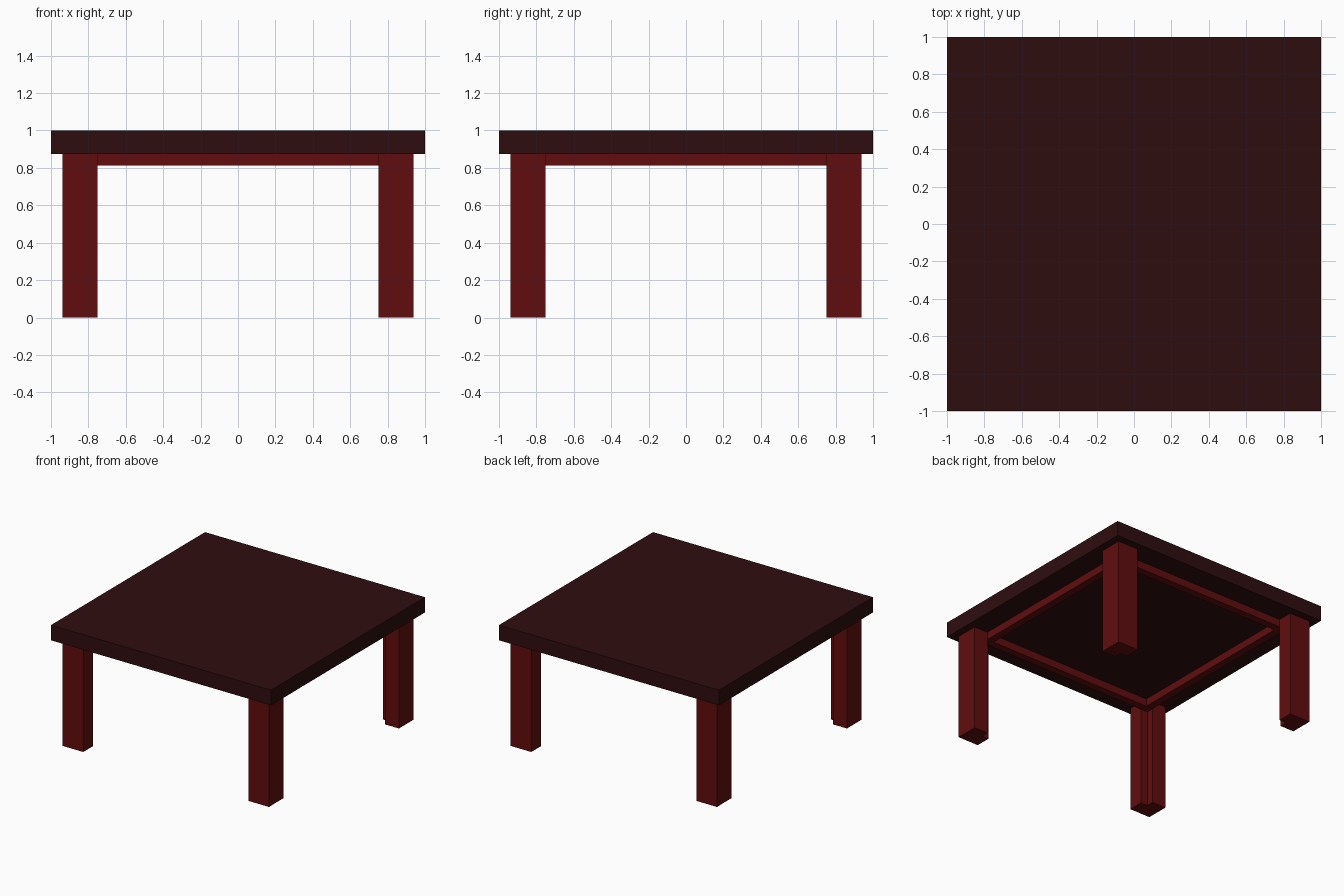
import bpy
import bmesh

cube = bpy.data.objects.get("Cube")
if cube:
    bpy.data.objects.remove(cube, do_unlink=True)


def make_material(name, rgb):
    mat = bpy.data.materials.new(name)
    mat.use_nodes = True
    colour = (*rgb, 1.0)
    mat.diffuse_color = colour
    mat.node_tree.nodes["Principled BSDF"].inputs["Base Color"].default_value = colour
    return mat


dark_wood = make_material("dark wood", (0.028, 0.004, 0.0045))
red_wood = make_material("red wood", (0.120, 0.004, 0.0045))


def prism(name, outline, z0, z1, mat):
    """Extrude a flat outline from z0 up to z1."""
    bm = bmesh.new()
    face = bm.faces.new([bm.verts.new((x, y, z0)) for x, y in outline])
    top = bmesh.ops.extrude_face_region(bm, geom=[face])["geom"]
    verts = [v for v in top if isinstance(v, bmesh.types.BMVert)]
    bmesh.ops.translate(bm, verts=verts, vec=(0, 0, z1 - z0))
    bmesh.ops.recalc_face_normals(bm, faces=bm.faces)
    mesh = bpy.data.meshes.new(name)
    bm.to_mesh(mesh)
    bm.free()
    mesh.materials.append(mat)
    obj = bpy.data.objects.new(name, mesh)
    bpy.context.collection.objects.link(obj)
    return obj


TOP, UNDER, RAIL_BOTTOM = 1.0, 0.875, 0.8125
OUT, MID, INN = 0.9375, 0.8125, 0.75   # leg outside, notch, leg inside

# Table top
prism("table_top", [(-1, -1), (1, -1), (1, 1), (-1, 1)], UNDER, TOP, dark_wood)

# Legs, each with a square notch along its inner corner
leg = [(OUT, OUT), (INN, OUT), (INN, MID), (MID, MID), (MID, INN), (OUT, INN)]
for side, sx in (("left", 1), ("right", -1)):
    for end, sy in (("front", -1), ("back", 1)):
        prism(f"{end}_{side}_leg", [(x * sx, y * sy) for x, y in leg],
              0, UNDER, red_wood)

# Frame of four mitred rails seated in the leg notches
rail = [(-MID, -MID), (MID, -MID), (INN, -INN), (-INN, -INN)]
turns = {
    "front_rail": lambda x, y: (x, y),
    "left_rail": lambda x, y: (-y, x),
    "back_rail": lambda x, y: (-x, -y),
    "right_rail": lambda x, y: (y, -x),
}
for name, turn in turns.items():
    prism(name, [turn(x, y) for x, y in rail], RAIL_BOTTOM, UNDER, red_wood)
